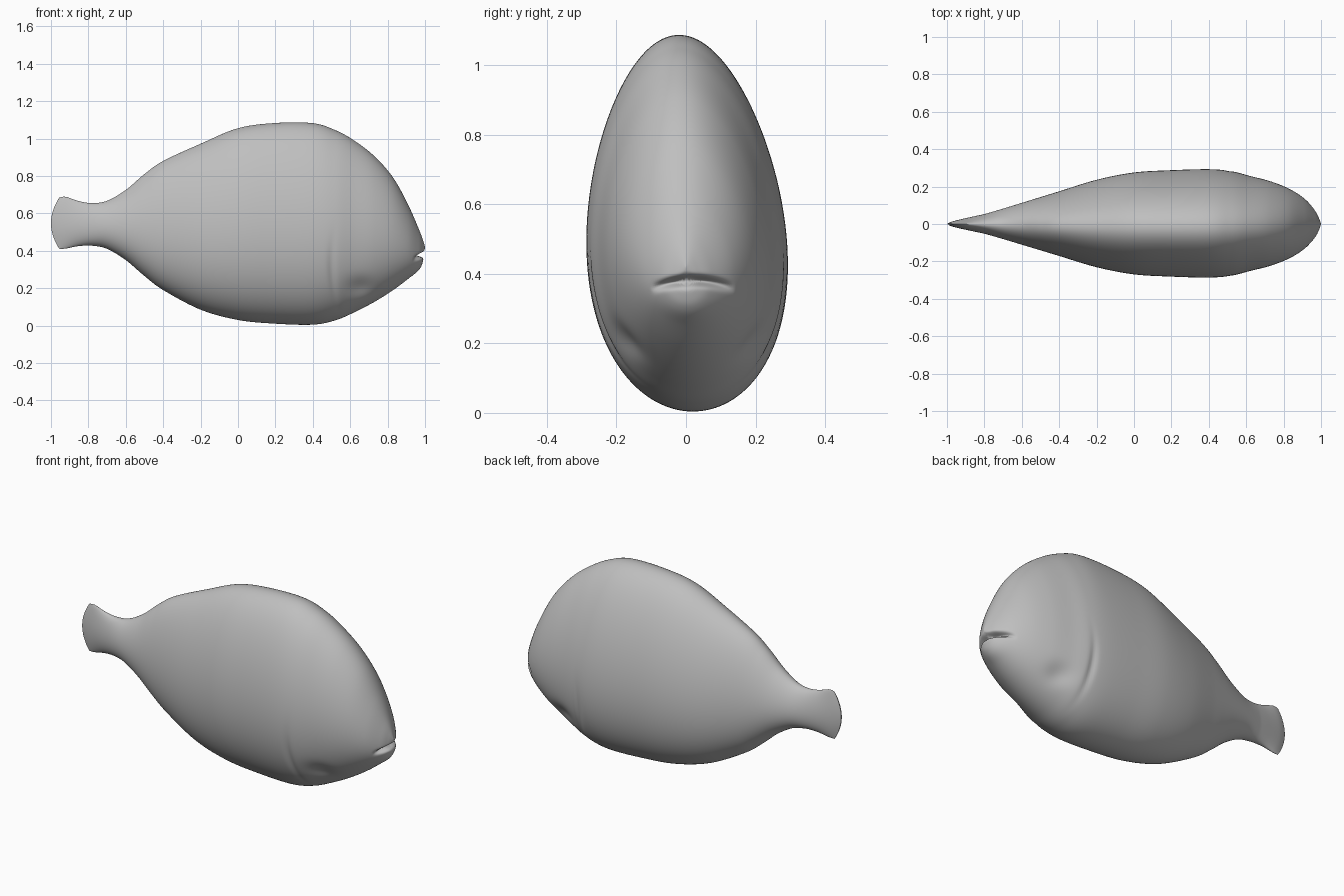
import bpy
import bmesh
from math import sin, cos, pi, exp

default = bpy.data.objects.get("Cube")
if default:
    bpy.data.objects.remove(default, do_unlink=True)

# Body stations from tail to snout: x, belly height, back height, half width
STATIONS = [
    (-.955, .41, .685, .003), (-.92, .412, .688, .018), (-.85, .425, .665, .038),
    (-.78, .427, .655, .057), (-.7, .41, .667, .08), (-.6, .35, .725, .11),
    (-.5, .265, .81, .14), (-.4, .19, .88, .17), (-.2, .085, .972, .23),
    (0, .03, 1.055, .268), (.2, .01, 1.083, .28), (.4, .005, 1.082, .285),
    (.52, .028, 1.045, .275), (.62, .07, .99, .25), (.73, .127, .905, .222),
    (.83, .19, .79, .183), (.91, .25, .645, .133), (.965, .295, .52, .075),
    (.988, .34, .46, .035), (1, .42, .42, 0),
]
STEPS = 10
SEGMENTS = 160


def catmull(p, q, r, s, u):
    """Smooth blend from q to r, taken per component."""
    return [
        (2 * b + (c - a) * u + (2 * a - 5 * b + 4 * c - d) * u**2
         + (3 * b - a - 3 * c + d) * u**3) / 2
        for a, b, c, d in zip(p, q, r, s)
    ]


def bump(value, centre, width):
    return exp(-((value - centre) / width) ** 2)


def sculpt(x, y, z):
    """Press the mouth, gill creases and cheek hollows into the surface."""
    if x > .85:
        lip_line = .38 - 1.6 * (y - .02) ** 2
        reach = max(0, 1 - ((y - .02) / .12) ** 2)
        x -= .05 * reach * bump(z, lip_line, .012)
    gill = .5 + .5 * (z - .35) ** 2
    y *= 1 - .035 * bump(x, gill, .018) * bump(z, .25, .16)
    y *= 1 - .10 * bump(x, .66, .07) * bump(z, .2, .05)
    return x, y, z


def ring(x, low, high, width):
    middle, half = (low + high) / 2, (high - low) / 2
    tail = min(1, max(0, (-.8 - x) / .155))
    points = []
    for i in range(SEGMENTS):
        angle = 2 * pi * i / SEGMENTS
        t = sin(angle)
        # Egg-shaped section, narrower on the back and leaning slightly
        y = width * (cos(angle) * (1 - .17 * t) - .07 * t)
        # Rounded trailing edge on the tail
        points.append(sculpt(x - .045 * tail * (1 - t * t), y, middle + half * t))
    return points


# Fish body lofted through the stations
bm = bmesh.new()
last = len(STATIONS) - 1
rings = []
for i in range(last):
    neighbours = [STATIONS[min(last, max(0, i + k))] for k in (-1, 0, 1, 2)]
    for step in range(STEPS + (i == last - 1)):
        section = ring(*catmull(*neighbours, step / STEPS))
        rings.append([bm.verts.new(p) for p in section])
for a, b in zip(rings, rings[1:]):
    for j in range(SEGMENTS):
        k = (j + 1) % SEGMENTS
        bm.faces.new((a[j], a[k], b[k], b[j]))
bm.faces.new(rings[0])
bmesh.ops.remove_doubles(bm, verts=bm.verts, dist=.0001)
bmesh.ops.recalc_face_normals(bm, faces=bm.faces)
for face in bm.faces:
    face.smooth = True

mesh = bpy.data.meshes.new("fish_body")
bm.to_mesh(mesh)
bm.free()
body = bpy.data.objects.new("fish_body", mesh)
bpy.context.collection.objects.link(body)

# Plain grey skin
skin = bpy.data.materials.new("grey_skin")
skin.use_nodes = True
grey = (.52, .52, .52, 1)
skin.diffuse_color = grey
skin.node_tree.nodes["Principled BSDF"].inputs["Base Color"].default_value = grey
mesh.materials.append(skin)
